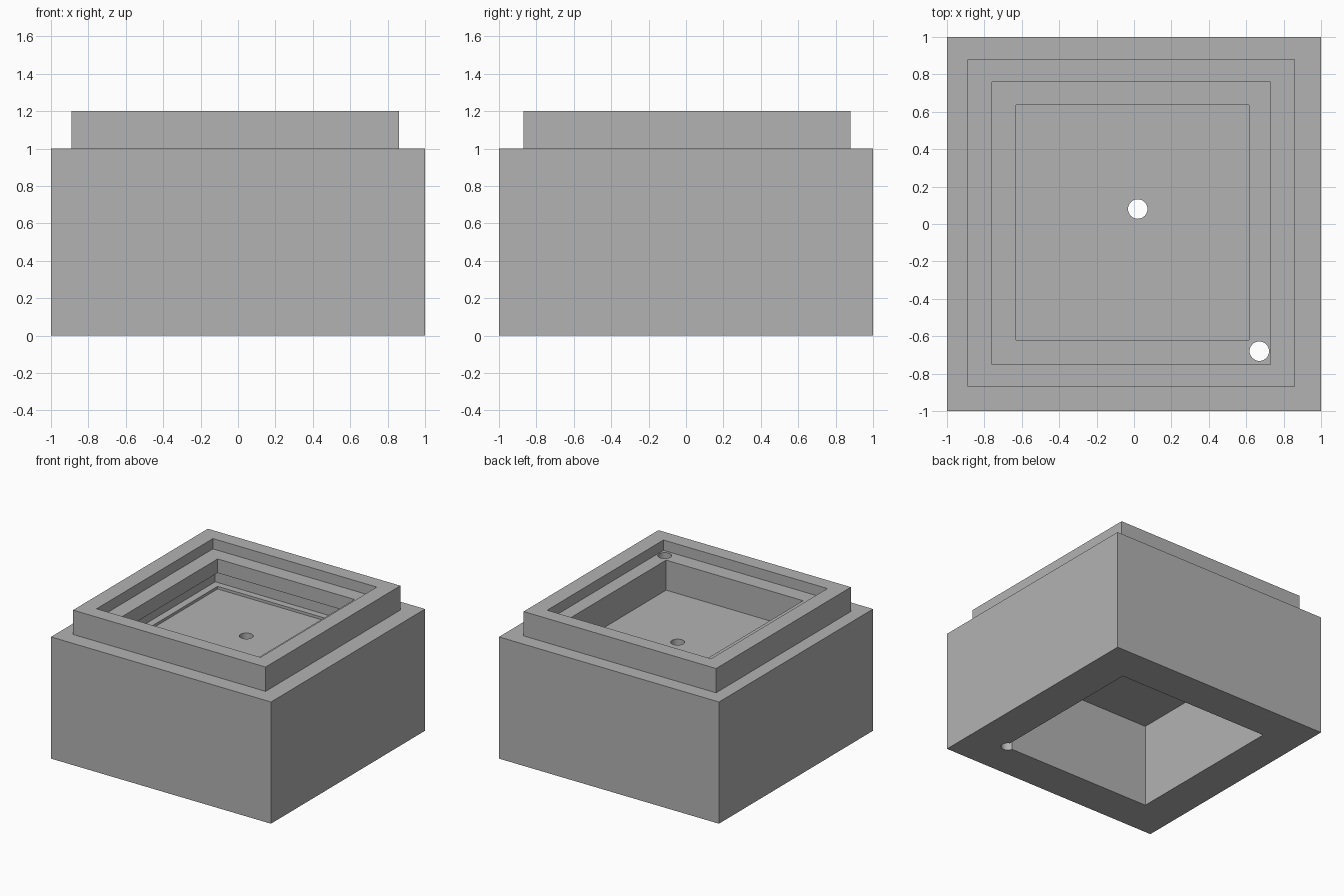
import bpy
import bmesh
from mathutils import Vector

old = bpy.data.objects.get("Cube")
if old:
    bpy.data.objects.remove(old, do_unlink=True)

grey = bpy.data.materials.new("plain_grey")
grey.use_nodes = True
COLOUR = (0.45, 0.45, 0.45, 1)
grey.diffuse_color = COLOUR
grey.node_tree.nodes["Principled BSDF"].inputs["Base Color"].default_value = COLOUR


def make_object(name, bm):
    mesh = bpy.data.meshes.new(name)
    bm.to_mesh(mesh)
    bm.free()
    mesh.materials.append(grey)
    obj = bpy.data.objects.new(name, mesh)
    bpy.context.collection.objects.link(obj)
    return obj


def box(name, xs, ys, zs):
    bm = bmesh.new()
    bmesh.ops.create_cube(bm, size=1)
    for v in bm.verts:
        v.co = Vector([lo + (c + 0.5) * (hi - lo)
                       for c, (lo, hi) in zip(v.co, (xs, ys, zs))])
    return make_object(name, bm)


def rod(name, x, y, radius):
    bm = bmesh.new()
    bmesh.ops.create_cone(bm, cap_ends=True, segments=32,
                          radius1=radius, radius2=radius, depth=4)
    bmesh.ops.translate(bm, vec=(x, y, 0), verts=bm.verts)
    return make_object(name, bm)


def combine(target, tool, operation):
    tool.hide_render = True
    mod = target.modifiers.new(tool.name, "BOOLEAN")
    mod.operation = operation
    mod.solver = "EXACT"
    mod.object = tool
    bpy.ops.object.select_all(action="DESELECT")
    bpy.context.view_layer.objects.active = target
    target.select_set(True)
    bpy.ops.object.modifier_apply(modifier=mod.name)
    bpy.data.objects.remove(tool, do_unlink=True)


# Square block with the raised collar
housing = box("housing", (-1, 1), (-1, 1), (0, 1))
combine(housing, box("collar", (-0.89, 0.86), (-0.87, 0.88), (0.9, 1.2)), "UNION")

# Stepped opening, side slot under the ledge, and hollow underside
cutters = [
    box("rim_recess", (-0.76, 0.73), (-0.75, 0.76), (1.115, 1.4)),
    box("opening", (-0.63, 0.615), (-0.62, 0.635), (0.868, 1.3)),
    box("side_slot", (-0.69, 0.4), (-0.62, 0.69), (0.89, 1.0)),
    box("back_slot", (-0.5, 0.615), (0.3, 0.69), (0.89, 1.0)),
    box("underside_hollow", (-0.69, 0.69), (-0.69, 0.69), (-0.5, 0.685)),
    rod("floor_hole", 0.02, 0.08, 0.052),
    rod("corner_hole", 0.67, -0.68, 0.052),
]
for cutter in cutters:
    combine(housing, cutter, "DIFFERENCE")

# Round hole walls, crisp edges
bpy.ops.object.shade_smooth_by_angle(angle=0.5)
